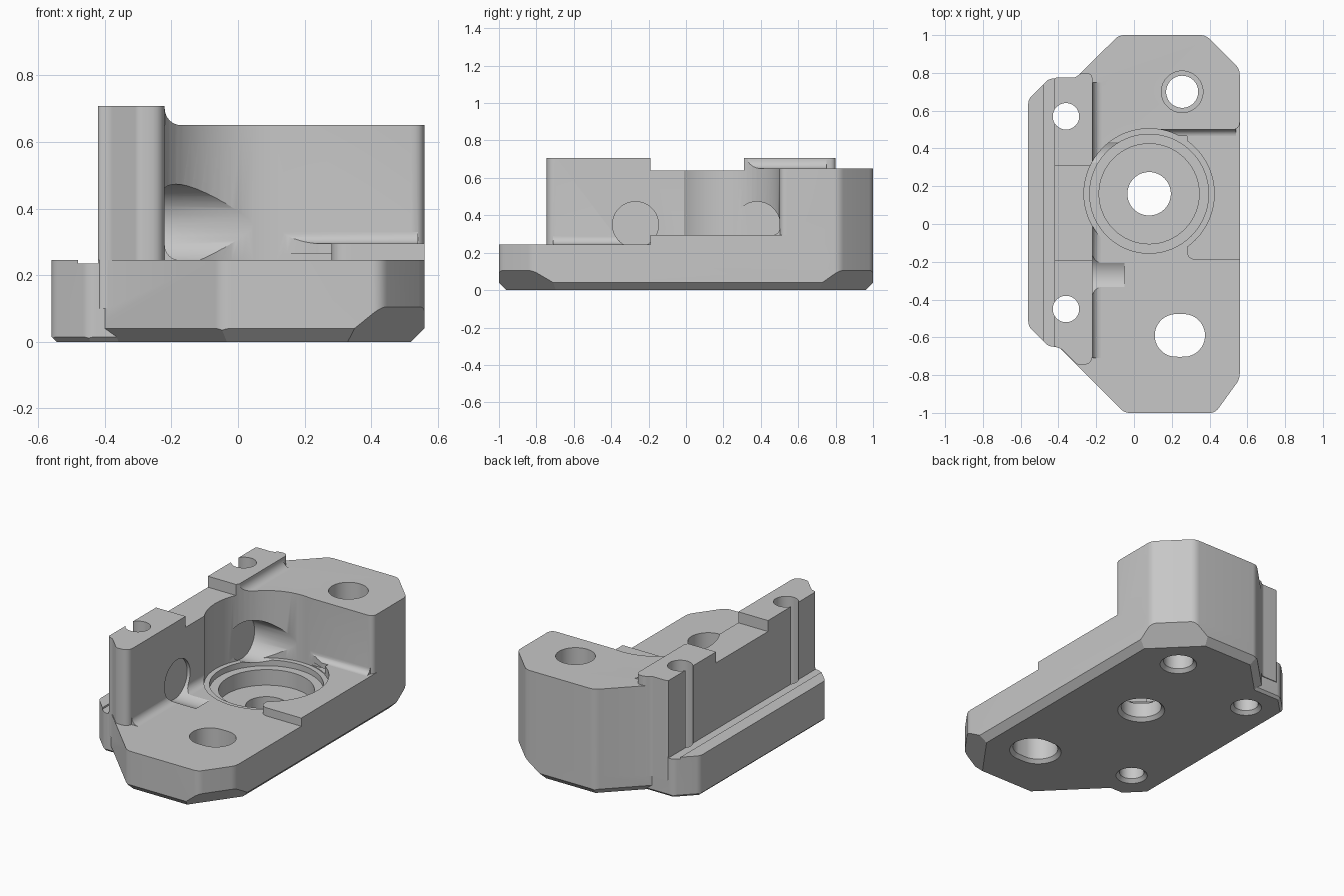
import bpy, bmesh, math
from mathutils import Matrix, Vector

cube = bpy.data.objects.get("Cube")
if cube:
    bpy.data.objects.remove(cube, do_unlink=True)

grey = bpy.data.materials.new("machined_grey")
grey.use_nodes = True
colour = (0.57, 0.57, 0.57, 1)
grey.diffuse_color = colour
grey.node_tree.nodes["Principled BSDF"].inputs["Base Color"].default_value = colour


def finish(bm, name):
    bmesh.ops.recalc_face_normals(bm, faces=bm.faces)
    mesh = bpy.data.meshes.new(name)
    bm.to_mesh(mesh)
    bm.free()
    mesh.materials.append(grey)
    ob = bpy.data.objects.new(name, mesh)
    bpy.context.collection.objects.link(ob)
    return ob


def rounded(points, size):
    """Round polygon corners; a third value overrides the size."""
    out = []
    for i, p in enumerate(points):
        t = p[2] if len(p) > 2 else size
        c, a, b = (Vector(q[:2]) for q in (p, points[i - 1], points[(i + 1) % len(points)]))
        if t == 0:
            out.append(c)
            continue
        start, end = c + (a - c).normalized() * t, c + (b - c).normalized() * t
        for k in range(7):
            s = k / 6
            out.append(start * (1 - s) ** 2 + c * 2 * s * (1 - s) + end * s * s)
    return out


def prism(name, points, z0, z1, size=0, chamfers=(), matrix=Matrix()):
    """Extrude an outline; chamfers gives the bottom chamfer per clockwise edge."""
    bm = bmesh.new()
    outline = rounded(points, size)
    low, high = ([bm.verts.new((p.x, p.y, z)) for p in outline] for z in (z0, z1))
    bm.faces.new(low)
    bm.faces.new(high[::-1])
    for i in range(len(low)):
        bm.faces.new((low[i - 1], low[i], high[i], high[i - 1]))
    for i, c in enumerate(chamfers):
        if c == 0:
            continue
        a, b = Vector(points[i][:2]), Vector(points[(i + 1) % len(points)][:2])
        d = (b - a).normalized()
        bmesh.ops.bisect_plane(
            bm, geom=bm.verts[:] + bm.edges[:] + bm.faces[:], dist=1e-5,
            plane_co=(a.x, a.y, z0 + c), plane_no=Vector((-d.y, d.x, -1)).normalized(),
            clear_outer=True)
        bmesh.ops.holes_fill(bm, edges=[e for e in bm.edges if e.is_boundary], sides=0)
    bm.transform(matrix)
    return finish(bm, name)


def box(name, x0, x1, y0, y1, z0, z1):
    return prism(name, [(x0, y0), (x0, y1), (x1, y1), (x1, y0)], z0, z1)


def drill(name, r1, r2, low, high, x=0, y=0, stretch=0, matrix=Matrix()):
    """Round or stretched cutter along z, or along the matrix axis."""
    bm = bmesh.new()
    bmesh.ops.create_cone(bm, cap_ends=True, segments=64, radius1=r1, radius2=r2, depth=high - low)
    for v in bm.verts:
        if abs(v.co.x) > 1e-4:
            v.co.x += math.copysign(stretch, v.co.x)
    bm.transform(matrix @ Matrix.Translation((x, y, (low + high) / 2)))
    return finish(bm, name)


def combine(target, tool, operation):
    mod = target.modifiers.new(operation, "BOOLEAN")
    mod.operation, mod.object, mod.solver = operation, tool, "EXACT"
    bpy.context.view_layer.objects.active = target
    bpy.ops.object.modifier_apply(modifier=mod.name)
    bpy.data.objects.remove(tool, do_unlink=True)


def fillet(name, r, length, matrix):
    """Concave foot fillet strip."""
    arc = [(r - r * math.sin(math.pi / 16 * k), r - r * math.cos(math.pi / 16 * k)) for k in range(9)]
    outline = [(-0.03, r), (-0.03, -0.03), (r, -0.03)] + arc
    return prism(name, outline, 0, length, matrix=matrix)


upright = Matrix.Rotation(math.pi / 2, 4, "X")
turn = Matrix.Rotation(-math.pi / 2, 4, "Z")
along_x = Matrix.Rotation(math.pi / 2, 4, "Y")
move = Matrix.Translation

# Main base plate with chamfered underside, large chamfers on two corners
body = prism("clamp_body", [
    (-0.08, 1), (0.38, 1), (0.56, 0.82), (0.56, -0.82), (0.43, -1), (-0.05, -1),
    (-0.4, -0.65, 0), (-0.4, 0.68, 0)], 0, 0.245, 0.03,
    [0.04, 0.105, 0.04, 0.105, 0.04, 0.04, 0, 0.04])

# Side ledge, rear block, side wall and raised pad
parts = [
    prism("side_ledge", [
        (-0.56, 0.66), (-0.45, 0.77), (-0.25, 0.77, 0), (-0.25, -0.65, 0),
        (-0.45, -0.65), (-0.56, -0.54)], 0, 0.245, 0.025,
        [0.015, 0.015, 0, 0.015, 0.015, 0.015]),
    prism("rear_block", [
        (-0.08, 1), (0.38, 1), (0.56, 0.82), (0.56, 0.5, 0.04), (0.08, 0.5, 0),
        (0.08, 0.2, 0), (-0.35, 0.2, 0), (-0.35, 0.73, 0)], 0.12, 0.65, 0.03),
    prism("side_wall", [
        (-0.422, 0.775), (-0.31, 0.775), (-0.28, 0.8), (-0.22, 0.8, 0.035),
        (-0.22, -0.745, 0.05), (-0.3, -0.745), (-0.385, -0.66), (-0.422, -0.65)],
        0.1, 0.707, 0.015),
    prism("raised_pad", [(0.28, -0.19, 0.05), (0.28, 0.6), (0.56, 0.6), (0.56, -0.19)], 0.14, 0.295),
    fillet("wall_foot_fillet", 0.045, 0.7, move((-0.22, -0.01, 0.245)) @ upright),
    fillet("wall_top_fillet", 0.05, 0.42, move((-0.22, 0.75, 0.65)) @ upright),
    fillet("block_foot_fillet", 0.035, 0.46, move((0.54, 0.5, 0.295)) @ turn @ upright),
]
for part in parts:
    combine(body, part, "UNION")

# Wall step, ledge groove and stepped bore
bore = dict(x=0.08, y=0.16)
cutters = [
    box("wall_step", -0.5, -0.2, -0.19, 0.31, 0.64, 0.8),
    box("ledge_groove", -0.48, -0.42, -0.9, 0.9, 0.235, 0.9),
    drill("bore_clearance", 0.345, 0.345, 0.24, 0.9, **bore),
    drill("bore_rim", 0.315, 0.315, 0.205, 0.5, **bore),
    drill("bore_pocket", 0.265, 0.265, 0.11, 0.5, **bore),
    drill("rear_counterbore", 0.11, 0.11, 0.35, 0.9, 0.255, 0.7),
    drill("side_port", 0.035, 0.035, -0.7, -0.1, matrix=move((0, 0.16, 0.14)) @ along_x),
]

# Vertical holes with countersunk undersides
for x, y, r, stretch in [(0.08, 0.16, 0.115, 0), (0.255, 0.7, 0.085, 0),
                         (0.243, -0.59, 0.113, 0.02), (-0.36, 0.57, 0.07, 0), (-0.36, -0.45, 0.07, 0)]:
    cutters.append(drill("hole", r, r, -0.1, 0.9, x, y, stretch))
    cutters.append(drill("countersink", r + 0.04, r, -0.02, 0.02, x, y, stretch))

# Cross holes through the side wall with inner spot faces
for y, reach in [(-0.27, -0.05), (0.38, 0.08)]:
    axis = move((0, y, 0.35)) @ along_x
    cutters.append(drill("cross_hole", 0.065, 0.065, -0.7, 0, matrix=axis))
    cutters.append(drill("spot_face", 0.123, 0.123, -0.24, reach, matrix=axis))

for cutter in cutters:
    combine(body, cutter, "DIFFERENCE")

bpy.ops.object.select_all(action="DESELECT")
body.select_set(True)
bpy.context.view_layer.objects.active = body
bpy.ops.object.shade_smooth_by_angle(angle=math.radians(25))
